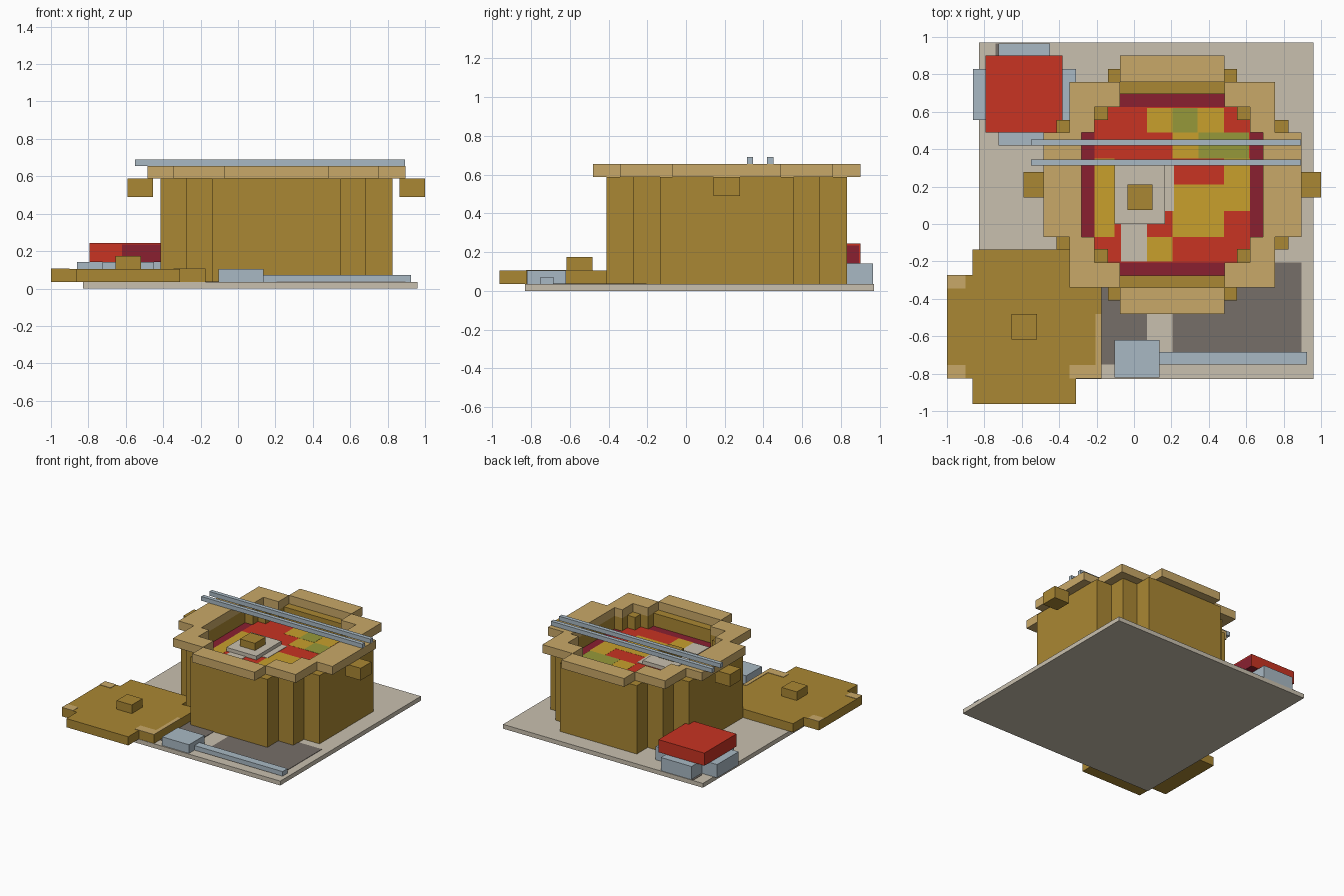
import bpy
import bmesh

cube = bpy.data.objects.get("Cube")
if cube:
    bpy.data.objects.remove(cube, do_unlink=True)


def material(name, hex_code):
    rgb = [int(hex_code[i:i + 2], 16) / 255 for i in (0, 2, 4)]
    linear = [c / 12.92 if c <= 0.04045 else ((c + 0.055) / 1.055) ** 2.4 for c in rgb]
    mat = bpy.data.materials.new(name)
    mat.use_nodes = True
    mat.diffuse_color = (*linear, 1)
    bsdf = next(n for n in mat.node_tree.nodes if n.type == "BSDF_PRINCIPLED")
    bsdf.inputs["Base Color"].default_value = (*linear, 1)
    bsdf.inputs["Roughness"].default_value = 0.8
    return mat


STONE = material("stone", "c9c0af")
SHADE = material("dark_grey", "766e68")
OCHRE = material("ochre", "aa8733")
TAN = material("tan", "c9a968")
RED = material("red", "c83322")
WINE = material("wine_red", "8a2030")
STEEL = material("pale_blue", "a9b9c4")
YELLOW = material("yellow", "c8a02c")
GREEN = material("green", "96993a")


def inside(x, y, rects):
    return any(a < x < b and c < y < d for a, b, c, d in rects)


def slab(name, mat, z0, z1, rects, holes=()):
    """Slab whose outline is the union of rectangles (x0, x1, y0, y1) minus holes."""
    both = list(rects) + list(holes)
    xs = sorted({round(v, 4) for r in both for v in r[:2]})
    ys = sorted({round(v, 4) for r in both for v in r[2:]})
    bm = bmesh.new()
    for a, b in zip(xs, xs[1:]):
        for c, d in zip(ys, ys[1:]):
            mid = ((a + b) / 2, (c + d) / 2)
            if inside(*mid, rects) and not inside(*mid, holes):
                bm.faces.new([bm.verts.new((x, y, z0))
                              for x, y in ((a, c), (b, c), (b, d), (a, d))])
    bmesh.ops.remove_doubles(bm, verts=bm.verts[:], dist=1e-5)
    mesh = bpy.data.meshes.new(name)
    bm.to_mesh(mesh)
    bm.free()
    mesh.materials.append(mat)
    obj = bpy.data.objects.new(name, mesh)
    bpy.context.collection.objects.link(obj)
    thick = obj.modifiers.new("Thickness", "SOLIDIFY")
    thick.thickness = z1 - z0
    thick.offset = 1
    return obj


def centred(cx, cy, *halves):
    """Rectangles around one centre from (half width, half depth) pairs."""
    return [(cx - w, cx + w, cy - h, cy + h) for w, h in halves]


# Table top with dark patches
FLOOR = 0.035
slab("table", STONE, 0, FLOOR, [(-.83, .96, -.83, .97)])
slab("table_patches", SHADE, FLOOR, FLOOR + .003,
     [(-.18, .07, -.75, -.3), (.205, .895, -.75, -.205), (-.74, -.72, .85, .965)])

# Pot: stepped wall, wider rim and side handles
PX, PY = .205, .21
hole = centred(PX, PY, (.485, .28), (.28, .485), (.415, .345), (.345, .415))
slab("pot_wall", OCHRE, FLOOR, .588,
     centred(PX, PY, (.62, .345), (.48, .48), (.345, .62)), hole)
slab("pot_rim", TAN, .588, .656,
     centred(PX, PY, (.69, .28), (.55, .55), (.28, .69)),
     centred(PX, PY, (.485, .28), (.28, .55), (.415, .415)))
for side, label in ((-1, "right"), (1, "left")):
    slab(label + "_handle", OCHRE, .49, .588,
         centred(PX + side * .727, PY, (.068, .068)))

# Broth and floating food
BROTH = .483
slab("broth", WINE, FLOOR, BROTH, hole)
food = {
    "red_soup": (RED, centred(PX, PY, (.415, .345), (.345, .415))),
    "yellow_food": (YELLOW, [
        (-.21, -.105, -.07, .35), (.07, .205, .49, .62), (.34, .48, .49, .62),
        (.205, .345, .35, .49), (.205, .48, -.07, .21), (.07, .205, -.2, -.07),
        (.48, .62, .07, .35)]),
    "green_food": (GREEN, [(.205, .34, .49, .62), (.345, .615, .35, .49)]),
    "pale_food": (STONE, [(-.07, .07, -.2, 0), (.165, .215, .07, .32)]),
}
for level, (name, (mat, rects)) in enumerate(food.items()):
    slab(name, mat, BROTH, BROTH + .003 + .001 * level, rects)
slab("floating_plate", STONE, BROTH, .517, [(-.105, .165, 0, .32)])
slab("floating_cube", OCHRE, .517, .575, [(-.035, .1, .075, .21)])

# Chopsticks resting across the rim
for y in (.33, .435):
    slab("chopstick", STEEL, .656, .69, centred(.172, y, (.722, .016)))

# Lid lying on the table
LX, LY = -.587, -.55
slab("lid", OCHRE, FLOOR, .105, centred(LX, LY, (.413, .277), (.277, .413)))
slab("lid_knob", OCHRE, .105, .175, centred(LX, LY, (.068, .068)))
slab("lid_highlights", TAN, .105, .108,
     [(-1, -.9, -.345, -.273), (-1, -.9, -.827, -.755),
      (-.345, -.174, -.827, -.755), (-.205, -.174, -.755, -.48)])

# Ladle
slab("ladle_scoop", STEEL, FLOOR, .105, [(-.105, .135, -.82, -.62)])
slab("ladle_handle", STEEL, FLOOR, .072, [(.135, .925, -.75, -.685)])

# Small dish on a cross-shaped saucer: red shell around a dark core
slab("saucer", STEEL, FLOOR, .142, [(-.86, -.31, .555, .83), (-.725, -.45, .42, .965)])
slab("dish_side", RED, .142, .235, [(-.795, -.62, .49, .9), (-.62, -.383, .892, .9)])
slab("dish_core", WINE, .142, .235, [(-.62, -.383, .49, .892)])
slab("dish_top", RED, .235, .244, [(-.795, -.383, .49, .9)])
